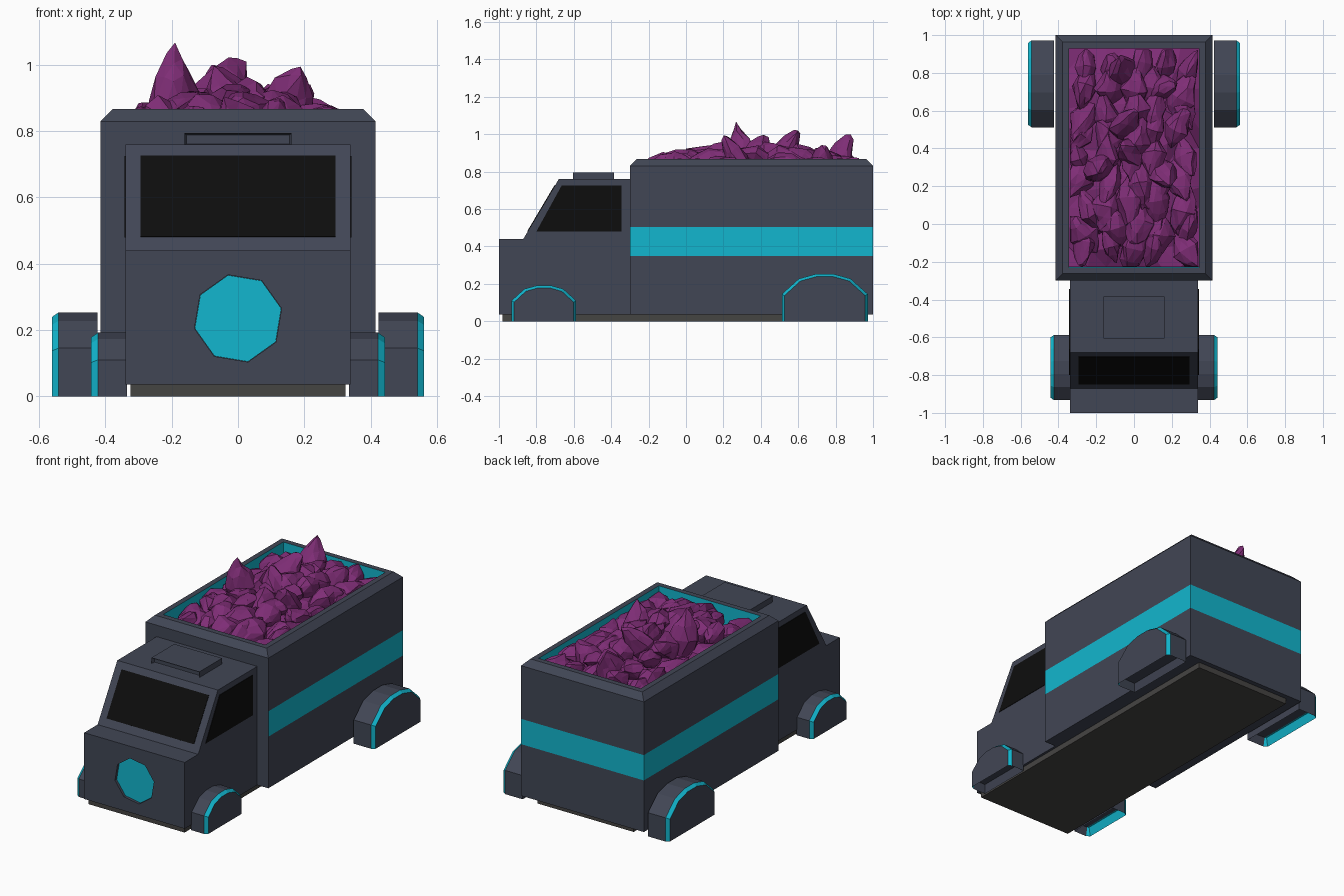
import bpy, bmesh, math, random
from mathutils import Vector, Euler

if "Cube" in bpy.data.objects:
    bpy.data.objects.remove(bpy.data.objects["Cube"], do_unlink=True)
random.seed(7)


def material(name, r, g, b):
    m = bpy.data.materials.new(name)
    m.use_nodes = True
    m.diffuse_color = (r, g, b, 1)
    m.node_tree.nodes["Principled BSDF"].inputs["Base Color"].default_value = (r, g, b, 1)
    return m


BODY = material("slate_body", .053, .061, .09)
CYAN = material("cyan_trim", .006, .47, .62)
GLASS = material("black_glass", .004, .004, .004)
CHASSIS = material("dark_grey_chassis", .06, .058, .055)
CRYSTAL = material("purple_crystal", .21, .026, .18)


def finish(name, bm, mats):
    bmesh.ops.recalc_face_normals(bm, faces=bm.faces[:])
    me = bpy.data.meshes.new(name)
    bm.to_mesh(me)
    bm.free()
    for m in mats:
        me.materials.append(m)
    ob = bpy.data.objects.new(name, me)
    bpy.context.collection.objects.link(ob)
    return ob


def loft(rings, bands=()):
    """Closed solid through rings of points; bands lists the rings painted with slot 1."""
    bm = bmesh.new()
    loops = [[bm.verts.new(p) for p in ring] for ring in rings]
    for i, (a, b) in enumerate(zip(loops, loops[1:])):
        for k in range(len(a)):
            n = (k + 1) % len(a)
            bm.faces.new((a[k], a[n], b[n], b[k])).material_index = int(i in bands)
    bm.faces.new(loops[0])
    bm.faces.new(loops[-1]).material_index = int(len(rings) - 1 in bands)
    return bm


def rect(hx, y0, y1, z):
    return [(-hx, y0, z), (hx, y0, z), (hx, y1, z), (-hx, y1, z)]


def side(profile, x):
    return [(x, y, z) for y, z in profile]


# Chassis plate
finish("chassis", loft([rect(.325, -.98, .97, 0), rect(.325, -.98, .97, .04)]), [CHASSIS])

# Cab with a sloped front
cab_profile = [(-1, .035), (-1, .44), (-.87, .44), (-.68, .76), (-.3, .76), (-.3, .035)]
cab = finish("cab", loft([side(cab_profile, -.34), side(cab_profile, .34)]), [BODY])


# Recessed eight-sided badge on the nose
def octagon(r, y):
    angles = [math.radians(103 + 45 * k) for k in range(8)]
    return [(r * math.cos(a), y, .235 + r * math.sin(a)) for a in angles]


cutter = finish("badge_cutter", loft([octagon(.135, -1.05), octagon(.135, -.98)]), [BODY])
cut = cab.modifiers.new("badge_recess", "BOOLEAN")
cut.operation, cut.solver, cut.object = "DIFFERENCE", "EXACT", cutter
bpy.context.view_layer.objects.active = cab
bpy.ops.object.modifier_apply(modifier=cut.name)
bpy.data.objects.remove(cutter, do_unlink=True)
finish("nose_badge", loft([octagon(.134, -.985), octagon(.134, -.979)]), [CYAN])

# Windscreen and side windows as thin plates
normal = Vector((0, -.32, .19)).normalized()
pane = [Vector(p) for p in ((-.295, -.846, .48), (.295, -.846, .48),
                            (.295, -.701, .725), (-.295, -.701, .725))]
finish("windscreen", loft([[p - normal * .003 for p in pane],
                           [p + normal * .003 for p in pane]]), [GLASS])
window = [(-.8, .48), (-.665, .725), (-.345, .725), (-.345, .48)]
for s, label in ((1, "left"), (-1, "right")):
    finish(label + "_window", loft([side(window, s * .337), side(window, s * .343)]), [GLASS])

# Roof scoop with a recessed front
bm = loft([rect(.162, -.605, -.385, .755), rect(.162, -.605, -.385, .795)])
bmesh.ops.recalc_face_normals(bm, faces=bm.faces[:])
mouth = [f for f in bm.faces if f.normal.y < -.9]
bmesh.ops.inset_region(bm, faces=mouth, thickness=.01, depth=-.02)
finish("roof_scoop", bm, [BODY])

# Open cargo box: striped sides, chamfered rim, lined inside
bm = loft([rect(.415, -.3, 1, z) for z in (.035, .35, .505, .83)]
          + [rect(.378, -.263, .963, .867), rect(.345, -.23, .93, .867),
             rect(.345, -.23, .93, .65)], bands=(1, 5, 6))
for f in bm.faces:
    if f.calc_center_median().y < -.299:
        f.material_index = 0
finish("cargo_box", bm, [BODY, CYAN])


# Wheel covers, hollow below, with a bright bevelled edge
def wheel_cover(name, s, y, half, shoulder, top, x0, x1):
    arch = [(-1, 0), (-1, shoulder), (-.6, top * .9), (-.2, top), (.2, top),
            (.6, top * .9), (1, shoulder), (1, 0)]
    outer = [(y + half * u, z) for u, z in arch]
    inner = [(y + (half - .014) * u, z * (1 - .014 / top)) for u, z in arch]
    bm = loft([side(outer, s * x0), side(outer, s * (x1 - .02)), side(inner, s * x1)], bands=(1,))
    bmesh.ops.recalc_face_normals(bm, faces=bm.faces[:])
    base = [f for f in bm.faces if f.normal.z < -.9]
    bmesh.ops.inset_region(bm, faces=base, thickness=.018, depth=-.05)
    finish(name, bm, [BODY, CYAN])


for s, label in ((1, "left"), (-1, "right")):
    wheel_cover(label + "_front_wheel_cover", s, -.76, .173, .11, .192, .335, .443)
    wheel_cover(label + "_rear_wheel_cover", s, .742, .23, .145, .253, .424, .562)


# Crystal heap: a rough bed with pointed shards on it
def heap(x, y):
    return .77 + .11 * (1 - (x / .34) ** 2) * (1 - abs((y - .35) / .6) ** 3)


def keep_inside(v):
    v.x = max(-.34, min(.34, v.x))
    v.y = max(-.225, min(.925, v.y))


bm = bmesh.new()
bmesh.ops.create_grid(bm, x_segments=7, y_segments=11, size=1)
for v in bm.verts:
    edge = v.is_boundary
    j = 0 if edge else .03
    v.co = Vector((v.co.x * .343 + random.uniform(-j, j),
                   .35 + v.co.y * .578 + random.uniform(-j, j), 0))
    v.co.z = heap(v.co.x, v.co.y) - .02 + random.uniform(-.03, .02)
bmesh.ops.triangulate(bm, faces=bm.faces[:])
finish("crystal_bed", bm, [CRYSTAL])


def shard(bm, centre, axis, length, width):
    turn = Vector(axis).to_track_quat("Z", "Y")
    spin = Euler((0, 0, random.uniform(0, 6))).to_quaternion()
    made = bmesh.ops.create_icosphere(bm, subdivisions=2, radius=1)["verts"]
    for v in made:
        c = v.co * random.uniform(.82, 1.12)
        taper = width * (1.1 - .5 * abs(c.z))
        c = Vector((c.x * taper, c.y * taper * .75, c.z * length))
        v.co = Vector(centre) + turn @ (spin @ c)
        keep_inside(v.co)
    bmesh.ops.dissolve_limit(bm, angle_limit=.2, verts=made,
                             edges=list({e for v in made for e in v.link_edges}))


bm = bmesh.new()
for row in range(9):
    for col in range(5):
        x = -.27 + .135 * col + random.uniform(-.04, .04)
        y = -.14 + .122 * row + random.uniform(-.04, .04)
        lean = (x * 1.2 + random.uniform(-.3, .3), random.choice((-1, 1)), random.uniform(.05, .5))
        shard(bm, (x, y, heap(x, y)), lean, random.uniform(.11, .16), random.uniform(.06, .085))
# Tall shards that stand out of the heap: tip position and lean
for tip, lean in (((-.19, .27, 1.05), (0, -.15, 1)), ((-.08, .88, 1.0), (-.1, .5, 1)),
                  ((.0, .6, 1.03), (.35, .6, 1)), ((.19, .2, 1.0), (.3, -.5, 1)),
                  ((-.08, .42, 1.01), (-.5, .3, 1)), ((.22, .75, .95), (.6, .2, 1))):
    d = Vector(lean).normalized()
    shard(bm, Vector(tip) - d * .16, d, .16, .085)
finish("crystal_shards", bm, [CRYSTAL])
